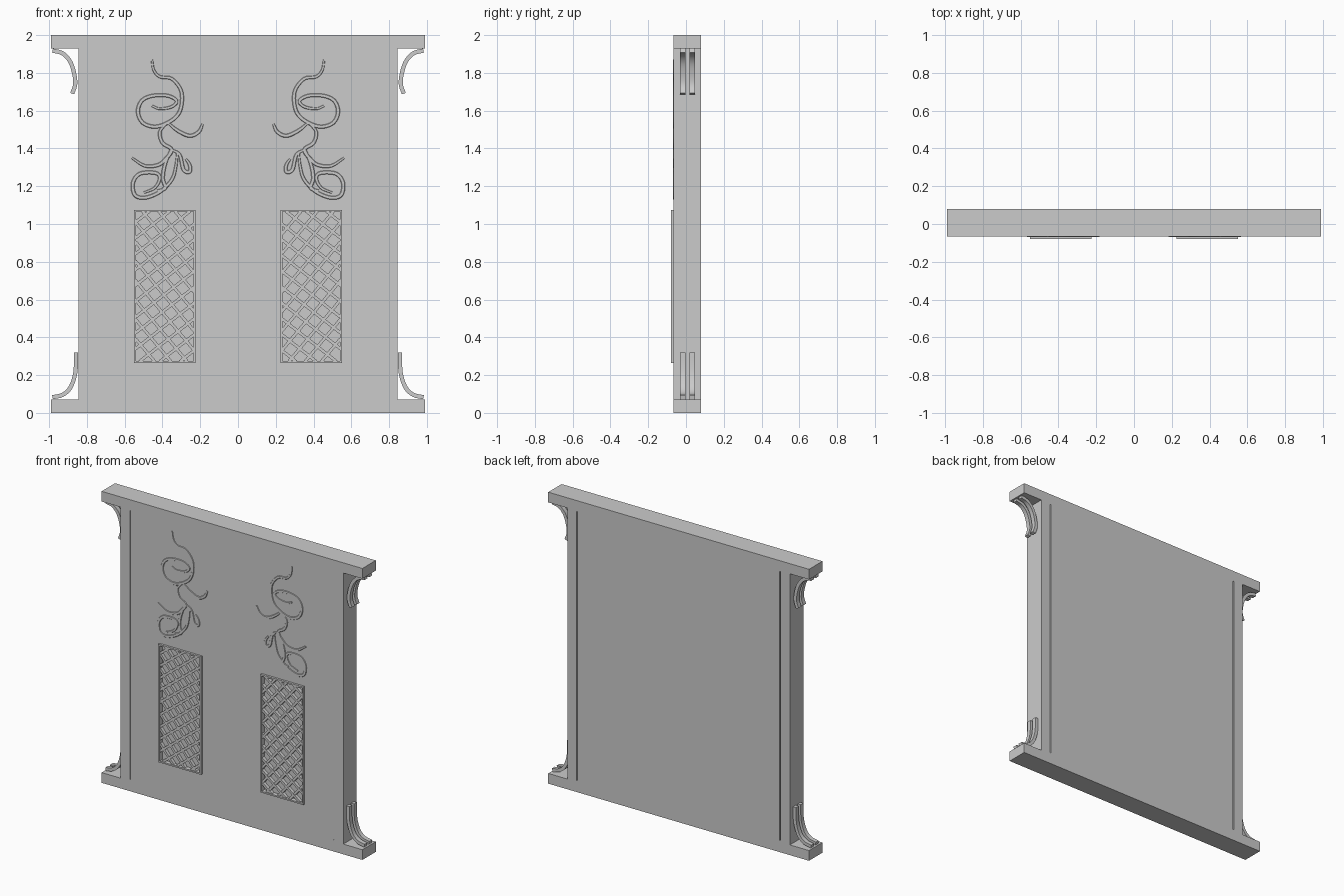
import bpy, bmesh, math
from mathutils import Vector

if "Cube" in bpy.data.objects:
    bpy.data.objects.remove(bpy.data.objects["Cube"])

FRONT, BACK = -0.065, 0.08


def finish(name, bm, smooth=False):
    bmesh.ops.recalc_face_normals(bm, faces=bm.faces)
    me = bpy.data.meshes.new(name)
    bm.to_mesh(me)
    bm.free()
    ob = bpy.data.objects.new(name, me)
    bpy.context.collection.objects.link(ob)
    if smooth:
        bpy.ops.object.select_all(action='DESELECT')
        ob.select_set(True)
        bpy.context.view_layer.objects.active = ob
        bpy.ops.object.shade_smooth_by_angle(angle=math.radians(35))
    return ob


def add_box(bm, x0, x1, y0, y1, z0, z1):
    r = bmesh.ops.create_cube(bm, size=1)
    for v in r['verts']:
        v.co = Vector((x0 + (v.co.x + .5) * (x1 - x0),
                       y0 + (v.co.y + .5) * (y1 - y0),
                       z0 + (v.co.z + .5) * (z1 - z0)))


def spline(pts, n=5):
    """Smooth a list of 2D points with Catmull-Rom interpolation."""
    p = [Vector(q) for q in pts]
    p = [2 * p[0] - p[1]] + p + [2 * p[-1] - p[-2]]
    out = []
    for i in range(1, len(p) - 2):
        a, b, c, d = p[i - 1:i + 3]
        for k in range(n):
            t = k / n
            out.append(0.5 * (2 * b + (c - a) * t + (2 * a - 5 * b + 4 * c - d) * t * t
                              + (3 * b - a - 3 * c + d) * t ** 3))
    return out + [p[-2]]


def add_strip(bm, path, half, y0, y1, s=1, crown=1.0, taper=0.0):
    """Sweep a strip along an x-z path; s=-1 mirrors it in x."""
    rings = []
    for i, q in enumerate(path):
        t = (path[min(i + 1, len(path) - 1)] - path[max(i - 1, 0)]).normalized()
        n = Vector((-t.y, t.x))
        f = i / (len(path) - 1)
        w = half * (1 - taper * abs(2 * f - 1) ** 3)
        ring = []
        for k, y in ((-1, y1), (1, y1), (crown, y0), (-crown, y0)):
            c = q + n * w * k
            ring.append(bm.verts.new((s * c.x, y, c.y)))
        rings.append(ring)
    for a, b in zip(rings, rings[1:]):
        for k in range(4):
            bm.faces.new((a[k], a[(k + 1) % 4], b[(k + 1) % 4], b[k]))
    bm.faces.new(rings[0])
    bm.faces.new(rings[-1])


# Body: one slab with wider top and bottom rails
bm = bmesh.new()
half = [(.845, 1.93), (.99, 1.93), (.99, 2.0)]
right = [(.99, 0), (.99, .07), (.845, .07)] + half
outline = right + [(-x, z) for x, z in reversed(right)]
face = bm.faces.new([bm.verts.new((x, FRONT, z)) for x, z in outline])
ext = bmesh.ops.extrude_face_region(bm, geom=[face])
for v in ext['geom']:
    if isinstance(v, bmesh.types.BMVert):
        v.co.y = BACK
body = finish("panel_body", bm)

# Window limits (right-hand side)
X0, X1, Z0, Z1 = .225, .55, .265, 1.075
F = .01

# Grooves beside the edge posts and shallow window recesses
bm = bmesh.new()
for s in (1, -1):
    gx = sorted((s * .766, s * .774))
    add_box(bm, *gx, BACK - .012, BACK + .02, .08, 1.925)
    add_box(bm, *gx, FRONT - .02, FRONT + .003, .08, 1.925)
    wx = sorted((s * (X0 + F / 2), s * (X1 - F / 2)))
    add_box(bm, *wx, FRONT - .02, FRONT + .015, Z0 + F / 2, Z1 - F / 2)
cutter = finish("groove_cutter", bm)
cutter.hide_render = True
mod = body.modifiers.new("cut", 'BOOLEAN')
mod.operation = 'DIFFERENCE'
mod.object = cutter
bpy.context.view_layer.objects.active = body
bpy.ops.object.modifier_apply(modifier=mod.name)
bpy.data.objects.remove(cutter)


def clip(c, d):
    """Clip the line c + t*d to the inner window rectangle."""
    lo, hi = -9, 9
    for k, (a, b) in enumerate(((X0 + .007, X1 - .007), (Z0 + .007, Z1 - .007))):
        t = sorted(((a - c[k]) / d[k], (b - c[k]) / d[k]))
        lo, hi = max(lo, t[0]), min(hi, t[1])
    return (c + d * lo, c + d * hi) if hi - lo > .03 else None


# Brackets: curved ribs in the four outer corners
top_rib = [(.982, 1.918), (.93, 1.904), (.89, 1.862), (.868, 1.80), (.862, 1.74), (.878, 1.69)]
low_rib = [(.982, .083), (.93, .095), (.89, .13), (.866, .19), (.858, .25), (.857, .32)]

# Scrollwork strokes, right-hand side
strokes = [
    [(.456, 1.87), (.446, 1.815), (.414, 1.78), (.351, 1.769), (.303, 1.71), (.298, 1.637),
     (.319, 1.578), (.372, 1.536), (.44, 1.515), (.504, 1.536), (.53, 1.594), (.509, 1.653),
     (.451, 1.679), (.372, 1.679), (.325, 1.652), (.351, 1.621), (.414, 1.61), (.456, 1.626)],
    [(.372, 1.536), (.319, 1.494), (.256, 1.467), (.208, 1.488), (.187, 1.53)],
    [(.38, 1.53), (.414, 1.488), (.40, 1.43), (.351, 1.393), (.387, 1.34), (.425, 1.312),
     (.493, 1.308), (.562, 1.35)],
    [(.351, 1.393), (.309, 1.366), (.288, 1.287), (.256, 1.277), (.256, 1.313), (.277, 1.345)],
    [(.32, 1.38), (.33, 1.30), (.351, 1.234), (.414, 1.17), (.493, 1.139), (.546, 1.154),
     (.556, 1.218), (.52, 1.266), (.44, 1.271), (.414, 1.245), (.44, 1.192), (.50, 1.165)],
    [(.356, 1.392), (.388, 1.31), (.398, 1.24), (.385, 1.19), (.43, 1.175)],
]

for s, side in ((1, "right"), (-1, "left")):
    # Window frame
    bm = bmesh.new()
    for a, b, c, d in ((X0, X0 + F, Z0, Z1), (X1 - F, X1, Z0, Z1),
                       (X0 + F, X1 - F, Z0, Z0 + F), (X0 + F, X1 - F, Z1 - F, Z1)):
        add_box(bm, *sorted((s * a, s * b)), -.08, FRONT + .015, c, d)
    finish("window_frame_" + side, bm)

    # Diagonal lattice in two layers
    bm = bmesh.new()
    centre = Vector(((X0 + X1) / 2, (Z0 + Z1) / 2))
    for angle, y0 in ((-38, -.076), (50, -.074)):
        d = Vector((math.cos(math.radians(angle)), math.sin(math.radians(angle))))
        n = Vector((-d.y, d.x))
        for i in range(-8, 9):
            seg = clip(centre + n * (i + .5) * .066, d)
            if seg:
                add_strip(bm, list(seg), .008, y0, y0 + .022, s)
    finish("window_lattice_" + side, bm)

    # Scrollwork in very low relief
    bm = bmesh.new()
    for st in strokes:
        add_strip(bm, spline(st), .012, FRONT - .004, FRONT + .003, s, .6, .45)
    finish("scrollwork_" + side, bm)

    # Paired corner ribs
    for name, rib in (("top", top_rib), ("bottom", low_rib)):
        bm = bmesh.new()
        for y in (-.033, .018):
            add_strip(bm, spline(rib), .011, y, y + .03, s)
        finish(f"{name}_bracket_{side}", bm, smooth=True)
